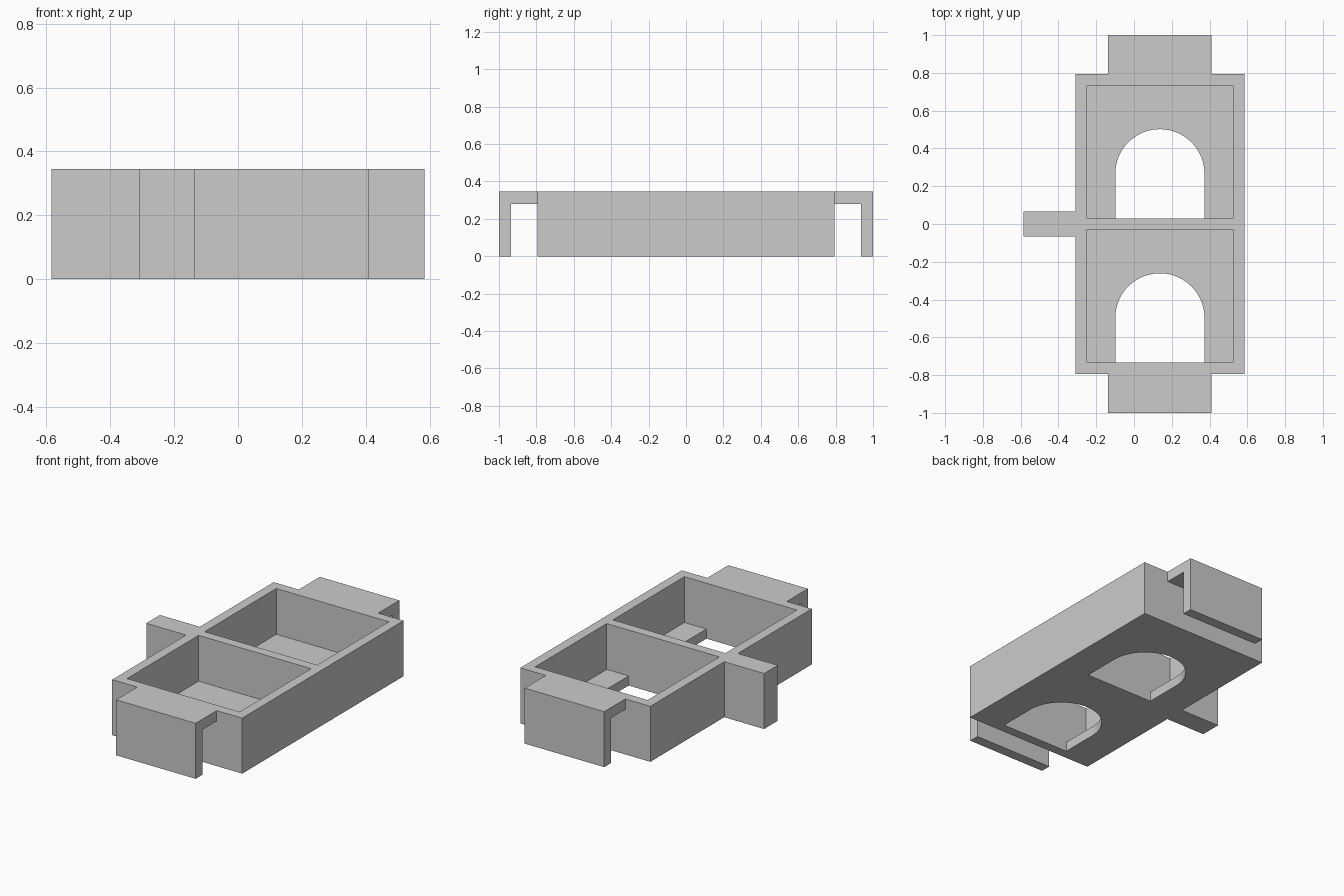
import bpy, bmesh, math
from mathutils import Vector

if "Cube" in bpy.data.objects:
    bpy.data.objects.remove(bpy.data.objects["Cube"])

H = 0.345                        # overall height
FLOOR = 0.06                     # tray floor thickness
X0, X1, Y1 = -0.31, 0.584, 0.793 # tray body extents
WALL, RIB = 0.06, 0.03           # rim wall, half of the middle divider
CX = (X0 + X1) / 2


def prism(name, points, direction):
    """Extrude a closed 3D polygon along a direction."""
    bm = bmesh.new()
    face = bm.faces.new([bm.verts.new(p) for p in points])
    new = bmesh.ops.extrude_face_region(bm, geom=[face])["geom"]
    verts = [g for g in new if isinstance(g, bmesh.types.BMVert)]
    bmesh.ops.translate(bm, verts=verts, vec=Vector(direction))
    bmesh.ops.recalc_face_normals(bm, faces=bm.faces)
    mesh = bpy.data.meshes.new(name)
    bm.to_mesh(mesh)
    bm.free()
    obj = bpy.data.objects.new(name, mesh)
    bpy.context.collection.objects.link(obj)
    return obj


def box(name, x0, x1, y0, y1, z0, z1):
    return prism(name, [(x0, y0, z0), (x1, y0, z0), (x1, y1, z0), (x0, y1, z0)],
                 (0, 0, z1 - z0))


def combine(target, other, operation):
    """Apply a boolean and remove the helper object."""
    mod = target.modifiers.new(operation, 'BOOLEAN')
    mod.operation, mod.object, mod.solver = operation, other, 'EXACT'
    bpy.context.view_layer.objects.active = target
    bpy.ops.object.modifier_apply(modifier=mod.name)
    bpy.data.objects.remove(other)


# Tray body
tray = box("tray", X0, X1, -Y1, Y1, 0, H)

# Side tab and two hook clips, merged into the body
combine(tray, box("side_tab", -0.584, X0 + 0.03, -0.067, 0.067, 0, H), 'UNION')
for s in (-1, 1):
    profile = [(Y1 - 0.03, H), (1, H), (1, 0), (0.935, 0), (0.935, 0.28), (Y1 - 0.03, 0.28)]
    clip = prism("hook_clip", [(-0.138, s * y, z) for y, z in profile], (0.547, 0, 0))
    combine(tray, clip, 'UNION')

# Two pockets, each with an arched opening flush with its front wall
R, STEPS = 0.236, 32
for y0, y1 in ((-Y1 + WALL, -RIB), (RIB, Y1 - WALL)):
    combine(tray, box("pocket_cutter", X0 + WALL, X1 - WALL, y0, y1, FLOOR, H + 0.1), 'DIFFERENCE')
    arch = [(CX - R, y0, -0.1), (CX + R, y0, -0.1)]
    for i in range(STEPS + 1):
        a = math.pi * i / STEPS
        arch.append((CX + R * math.cos(a), y0 + R + R * math.sin(a), -0.1))
    combine(tray, prism("arch_cutter", arch, (0, 0, 0.25)), 'DIFFERENCE')

# Crisp edges, smooth arch curves
bpy.ops.object.select_all(action='DESELECT')
tray.select_set(True)
bpy.context.view_layer.objects.active = tray
bpy.ops.object.shade_smooth_by_angle(angle=math.radians(30))
